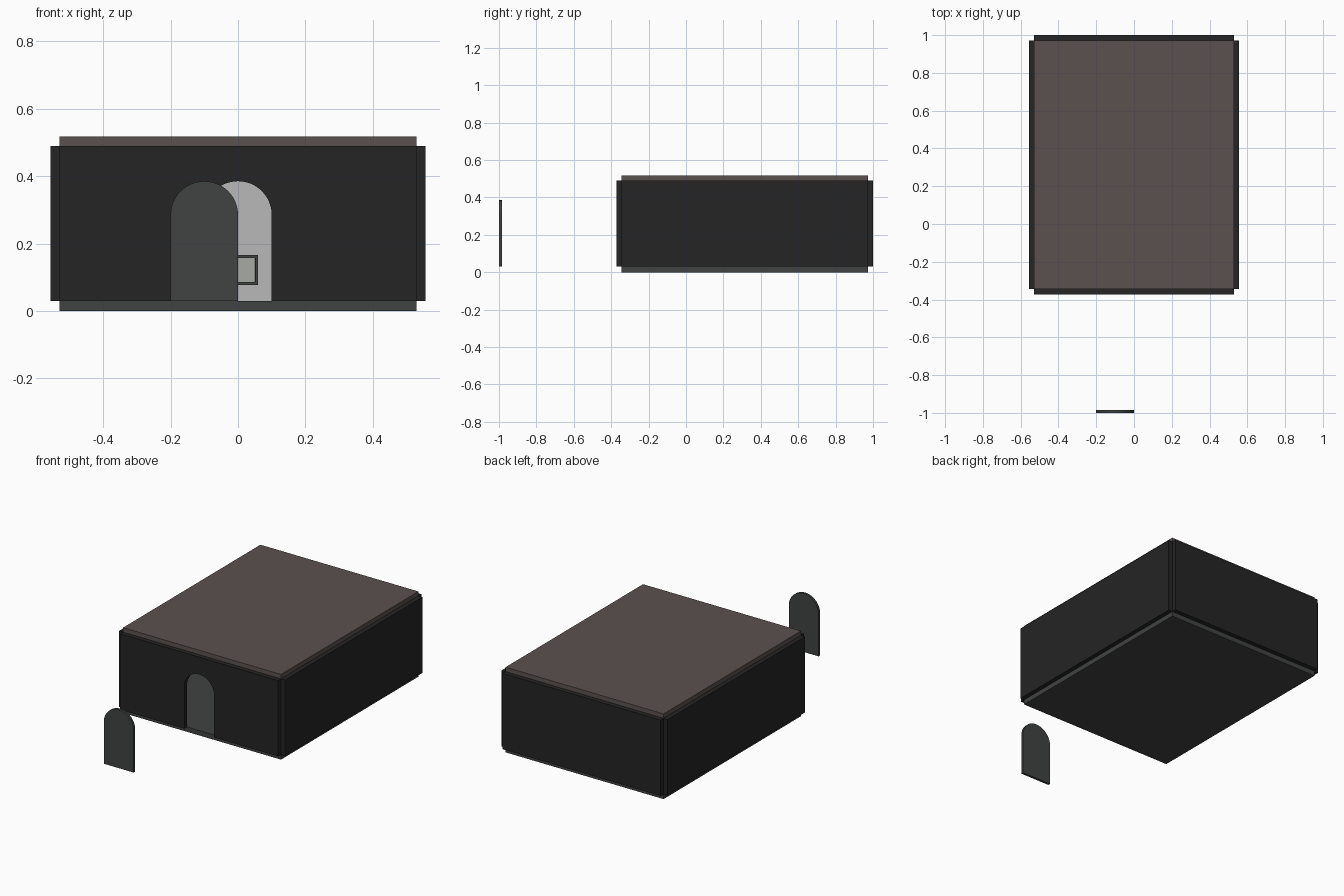
import bpy, bmesh, math
from mathutils import Vector

if "Cube" in bpy.data.objects:
    bpy.data.objects.remove(bpy.data.objects["Cube"])


def mat(name, r, g, b):
    m = bpy.data.materials.new(name)
    m.diffuse_color = (r, g, b, 1)
    m.use_nodes = True
    m.node_tree.nodes["Principled BSDF"].inputs["Base Color"].default_value = m.diffuse_color
    return m


WALL = mat("dark_wall", 0.018, 0.018, 0.018)
INNER = mat("pale_plaster", 0.48, 0.48, 0.48)
ROOF = mat("brown_roof", 0.105, 0.083, 0.077)
SLATE = mat("slate", 0.05, 0.056, 0.053)
GLASS = mat("pale_screen", 0.38, 0.4, 0.37)


def finish(bm, name, mats, inward=None):
    """Make the object; faces pointing along inward get the second material."""
    bmesh.ops.recalc_face_normals(bm, faces=bm.faces)
    if inward:
        for f in bm.faces:
            if f.normal.dot(Vector(inward)) > 0.9:
                f.material_index = 1
    me = bpy.data.meshes.new(name)
    bm.to_mesh(me)
    bm.free()
    for m in mats:
        me.materials.append(m)
    ob = bpy.data.objects.new(name, me)
    bpy.context.collection.objects.link(ob)
    return ob


def box_bm(x0, x1, y0, y1, z0, z1):
    bm = bmesh.new()
    bmesh.ops.create_cube(bm, size=1)
    for v in bm.verts:
        v.co = Vector(((x0 + x1) / 2 + v.co.x * (x1 - x0),
                       (y0 + y1) / 2 + v.co.y * (y1 - y0),
                       (z0 + z1) / 2 + v.co.z * (z1 - z0)))
    return bm


def prism(points, y0, y1, name, mats, inward=None):
    """Extrude an x-z outline from y0 to y1."""
    bm = bmesh.new()
    face = bm.faces.new([bm.verts.new((x, y0, z)) for x, z in points])
    ext = bmesh.ops.extrude_face_region(bm, geom=[face])["geom"]
    for v in ext:
        if isinstance(v, bmesh.types.BMVert):
            v.co.y = y1
    if face.is_valid is False or len(bm.faces) == len(points) + 1:
        bm.faces.new([v for v in bm.verts if abs(v.co.y - y0) < 1e-6])
    return finish(bm, name, mats, inward)


def arch(cx, r=0.1, base=0.03, spring=0.285, n=24):
    """Round-topped outline from left foot to right foot."""
    top = [(cx - r * math.cos(math.pi * i / n), spring + r * math.sin(math.pi * i / n))
           for i in range(n + 1)]
    return [(cx - r, base)] + top + [(cx + r, base)]


W, T, Y0, Y1, Z0, Z1 = 0.53, 0.027, -0.345, 0.972, 0.03, 0.49

# Floor and roof slabs
finish(box_bm(-W, W, Y0, Y1, 0, Z0), "floor", [SLATE])
finish(box_bm(-W, W, Y0, Y1, Z1, 0.517), "roof", [ROOF])

# Side walls and back wall, pale on the room side
for s, name in ((-1, "left_wall"), (1, "right_wall")):
    a, b = sorted((s * W, s * (W + T)))
    finish(box_bm(a, b, Y0, Y1, Z0, Z1), name, [WALL, INNER], (-s, 0, 0))
finish(box_bm(-W, W, Y1, 1.0, Z0, Z1), "back_wall", [WALL, INNER], (0, -1, 0))

# Front wall with arched doorway
prism([(-W, Z1), (-W, Z0)] + arch(0) + [(W, Z0), (W, Z1)], Y0 - T, Y0,
      "front_wall", [WALL, INNER], (0, 1, 0))

# Detached door standing in front
prism(arch(-0.1), -1.0, -0.985, "door", [SLATE])

# Small framed panel on the back wall
bm = box_bm(-0.06, 0.06, Y1 - 0.015, Y1, 0.077, 0.166)
bm.faces.ensure_lookup_table()
bmesh.ops.recalc_face_normals(bm, faces=bm.faces)
front = next(f for f in bm.faces if f.normal.y < -0.9)
bmesh.ops.inset_region(bm, faces=[front], thickness=0.012)
bmesh.ops.inset_region(bm, faces=[front], thickness=0.001, depth=-0.006)
front.material_index = 1
finish(bm, "framed_panel", [SLATE, GLASS])
